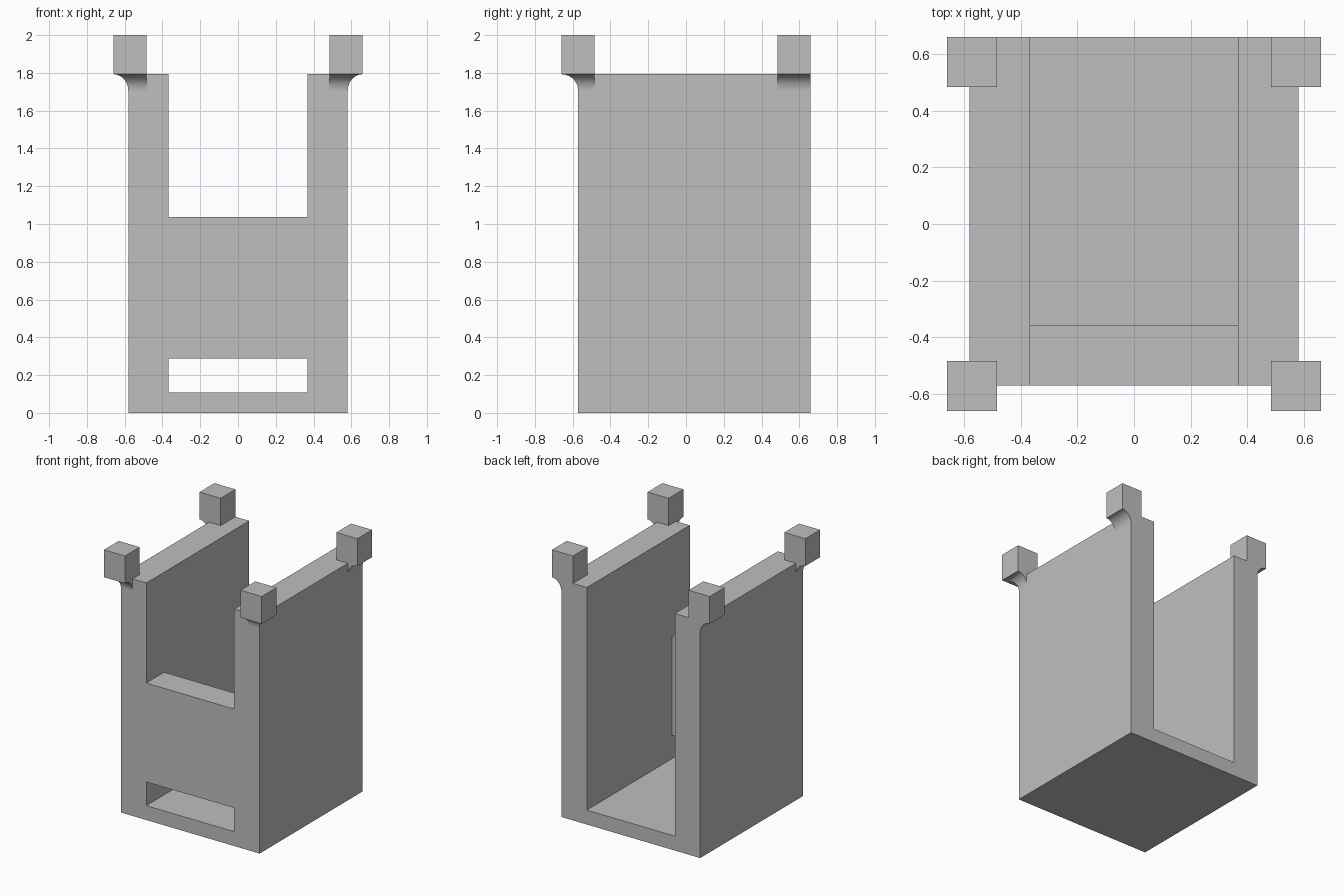
import bpy, bmesh, math

cube = bpy.data.objects.get("Cube")
if cube:
    bpy.data.objects.remove(cube, do_unlink=True)

grey = bpy.data.materials.new("plain grey")
grey.use_nodes = True
grey.diffuse_color = (0.52, 0.52, 0.52, 1)
grey.node_tree.nodes["Principled BSDF"].inputs["Base Color"].default_value = (0.52, 0.52, 0.52, 1)

# Main dimensions
SIDE, FRONT, EDGE = 0.581, 0.571, 0.66    # wall planes and outer post faces
INNER, TOP, COVE = 0.484, 1.793, 0.088    # post inner face, wall top, cove height


def loft(name, rings):
    """Closed solid through rings of equal point count."""
    bm = bmesh.new()
    loops = [[bm.verts.new(p) for p in ring] for ring in rings]
    for low, high in zip(loops, loops[1:]):
        for i in range(len(low)):
            j = (i + 1) % len(low)
            bm.faces.new((low[i], low[j], high[j], high[i]))
    bm.faces.new(loops[0])
    bm.faces.new(loops[-1])
    bmesh.ops.recalc_face_normals(bm, faces=bm.faces)
    mesh = bpy.data.meshes.new(name)
    bm.to_mesh(mesh)
    bm.free()
    mesh.materials.append(grey)
    ob = bpy.data.objects.new(name, mesh)
    bpy.context.collection.objects.link(ob)
    return ob


def rect(x0, x1, y0, y1, z):
    return [(x0, y0, z), (x1, y0, z), (x1, y1, z), (x0, y1, z)]


def combine(target, other, operation):
    bpy.context.view_layer.objects.active = target
    mod = target.modifiers.new("combine", 'BOOLEAN')
    mod.operation, mod.object, mod.solver = operation, other, 'EXACT'
    bpy.ops.object.modifier_apply(modifier=mod.name)
    bpy.data.objects.remove(other, do_unlink=True)


def corner_post(name, sx, front):
    """Square post on a cove that flares out from the wall corner."""
    rings = []
    steps = 16
    for i in range(steps + 1):
        a = math.pi / 2 * i / steps
        flare = 1 - math.cos(a)
        x = SIDE + (EDGE - SIDE) * flare
        y = FRONT + (EDGE - FRONT) * flare
        z = TOP - COVE + COVE * math.sin(a)
        ys = (-y, -INNER) if front else (INNER, EDGE)
        rings.append(rect(sx * INNER, sx * x, *ys, z))
    rings.append([(x, y, 2.0) for x, y, z in rings[-1]])
    return loft(name, rings)


# Solid body
body = loft("holder_body", [rect(-SIDE, SIDE, -FRONT, EDGE, z) for z in (0, TOP)])

# Open channel, front notch and front slot, cut as one side profile
profile = [(-1, 0.109), (1, 0.109), (1, 3), (-1, 3),
           (-1, 1.036), (-0.357, 1.036), (-0.357, 0.288), (-1, 0.288)]
channel = loft("channel_cutter", [[(x, y, z) for y, z in profile] for x in (-0.368, 0.368)])
combine(body, channel, 'DIFFERENCE')

# Four corner posts
for sx in (-1, 1):
    for front in (True, False):
        combine(body, corner_post("corner_post", sx, front), 'UNION')

# Merge flat regions, smooth only the coves
bm = bmesh.new()
bm.from_mesh(body.data)
bmesh.ops.remove_doubles(bm, verts=bm.verts, dist=0.0001)
bmesh.ops.dissolve_limit(bm, angle_limit=math.radians(0.5), verts=bm.verts, edges=bm.edges)
bm.normal_update()
for f in bm.faces:
    f.smooth = max(abs(c) for c in f.normal) < 0.9999
for e in bm.edges:
    e.smooth = len(e.link_faces) == 2 and e.calc_face_angle(0) < math.radians(30)
bm.to_mesh(body.data)
bm.free()
